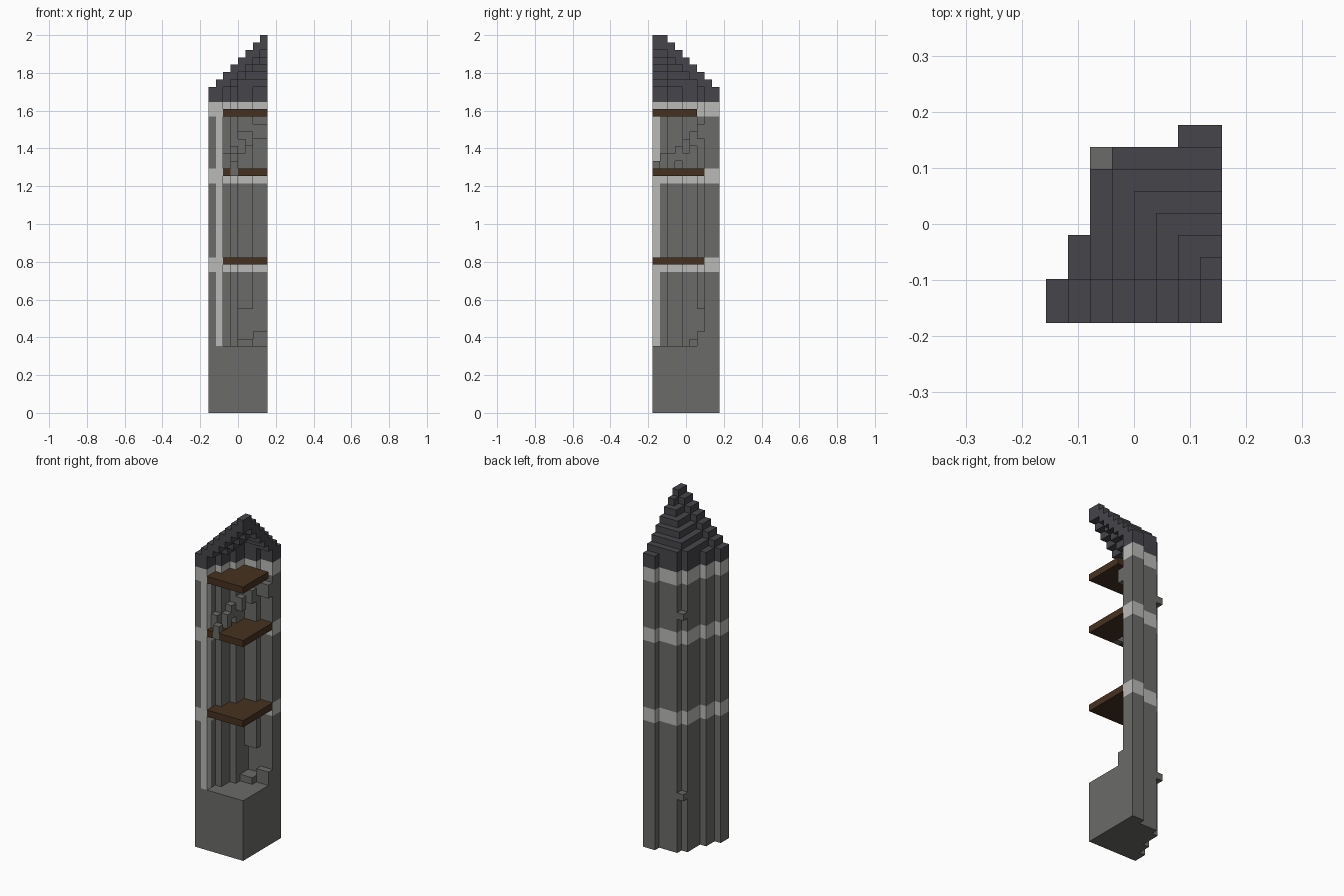
import bpy
import bmesh
import math
from mathutils import Vector

cube = bpy.data.objects.get("Cube")
if cube:
    bpy.data.objects.remove(cube, do_unlink=True)

V = 2 / 51                       # block size
NX, NY = 8, 9                    # plan size in blocks
BASE, EAVES = 9, 42              # solid plinth top, wall top


def material(name, rgb):
    m = bpy.data.materials.new(name)
    m.use_nodes = True
    color = (*rgb, 1)
    m.diffuse_color = color
    m.node_tree.nodes["Principled BSDF"].inputs["Base Color"].default_value = color
    return m


STONE = material("grey stone", (0.147, 0.147, 0.14))
TRIM = material("pale stone", (0.49, 0.49, 0.475))
SLATE = material("dark slate", (0.061, 0.06, 0.069))
WOOD = material("brown wood", (0.062, 0.031, 0.014))


def box(i0, i1, j0, j1, k0, k1):
    return {(i, j, k) for i in range(i0, i1) for j in range(j0, j1) for k in range(k0, k1)}


def plan(starts):
    """Plan cells from the first filled column of every row."""
    return {(i, j) for j, s in enumerate(starts) for i in range(s, NX)}


def raise_plan(cells, k0, k1):
    return {(i, j, k) for i, j in cells for k in range(k0, k1)}


def build(name, cells, mat, solid):
    """Mesh of the exposed block faces, merged into flat panels."""
    bm = bmesh.new()
    for cell in sorted(cells):
        for axis in range(3):
            for side in (0, 1):
                near = list(cell)
                near[axis] += 2 * side - 1
                if tuple(near) in solid:
                    continue
                quad = []
                for a, b in ((0, 0), (1, 0), (1, 1), (0, 1)):
                    p = list(cell)
                    p[axis] += side
                    p[(axis + 1) % 3] += a
                    p[(axis + 2) % 3] += b
                    quad.append(bm.verts.new(((p[0] - NX / 2) * V, (p[1] - NY / 2) * V, p[2] * V)))
                bm.faces.new(quad if side else quad[::-1])
    bmesh.ops.remove_doubles(bm, verts=bm.verts, dist=V / 100)
    bmesh.ops.dissolve_limit(bm, angle_limit=math.radians(1), verts=bm.verts, edges=bm.edges)
    mesh = bpy.data.meshes.new(name)
    bm.to_mesh(mesh)
    bm.free()
    mesh.materials.append(mat)
    bpy.context.collection.objects.link(bpy.data.objects.new(name, mesh))


# Quarter-round plan of the tower and of the room inside it
outer = plan([0, 0, 1, 1, 2, 2, 2, 3, 6])
room = plan([2, 2, 3, 3, 4, 4, 6])
ring = outer - room

# Walls with pale bands at each storey
base = raise_plan(outer, 0, BASE)
wall = raise_plan(ring, BASE, EAVES)
bands = raise_plan(ring, 19, 21) | raise_plan(ring, 31, 33) | raise_plan(ring, 40, EAVES)
pillar = box(1, 2, 0, 1, BASE, EAVES) - bands
niche = box(4, 6, 6, 7, 10, 14)
wall -= bands | pillar | niche

# Small stones jutting from the outer corner
studs = box(2, 3, 7, 8, 8, 9) | box(2, 3, 7, 8, 35, 36)

# Winding stair treads along the inner wall
lower_steps = box(4, 6, 5, 6, 9, 10) | box(6, 8, 6, 7, 9, 11)
upper_steps = (box(3, 4, 0, 1, 32, 34) | box(2, 3, 1, 2, 33, 35) | box(3, 4, 2, 3, 33, 35)
               | box(3, 4, 3, 4, 34, 36) | box(4, 5, 4, 5, 35, 37)
               | box(4, 6, 5, 6, 36, 38) | box(6, 8, 6, 7, 37, 39))

# Wooden floors, the middle one cut for the stair
low_floor = raise_plan(room, 20, 21)
mid_floor = raise_plan(room, 32, 33) - box(3, 4, 0, 2, 32, 33)
top_floor = raise_plan({c for c in room if c[1] < 6}, 40, 41)

# Hollow stepped roof, two blocks thick
roof = set()
for i, j in outer:
    top = EAVES + 2 + (i if j < 2 else min(i - 1, 8 - j))
    roof |= {(i, j, top - 1), (i, j, top - 2)}
    if (i, j) in ring:
        roof |= {(i, j, k) for k in range(EAVES, top)}

parts = [
    ("tower_base", base, STONE),
    ("tower_wall", wall, STONE),
    ("wall_bands", bands, TRIM),
    ("wall_pillar", pillar, TRIM),
    ("corner_studs", studs, STONE),
    ("lower_steps", lower_steps, STONE),
    ("upper_steps", upper_steps, STONE),
    ("lower_floor", low_floor, WOOD),
    ("middle_floor", mid_floor, WOOD),
    ("top_floor", top_floor, WOOD),
    ("stepped_roof", roof, SLATE),
]
solid = set().union(*(cells for _, cells, _ in parts))
for name, cells, mat in parts:
    build(name, cells, mat, solid)
